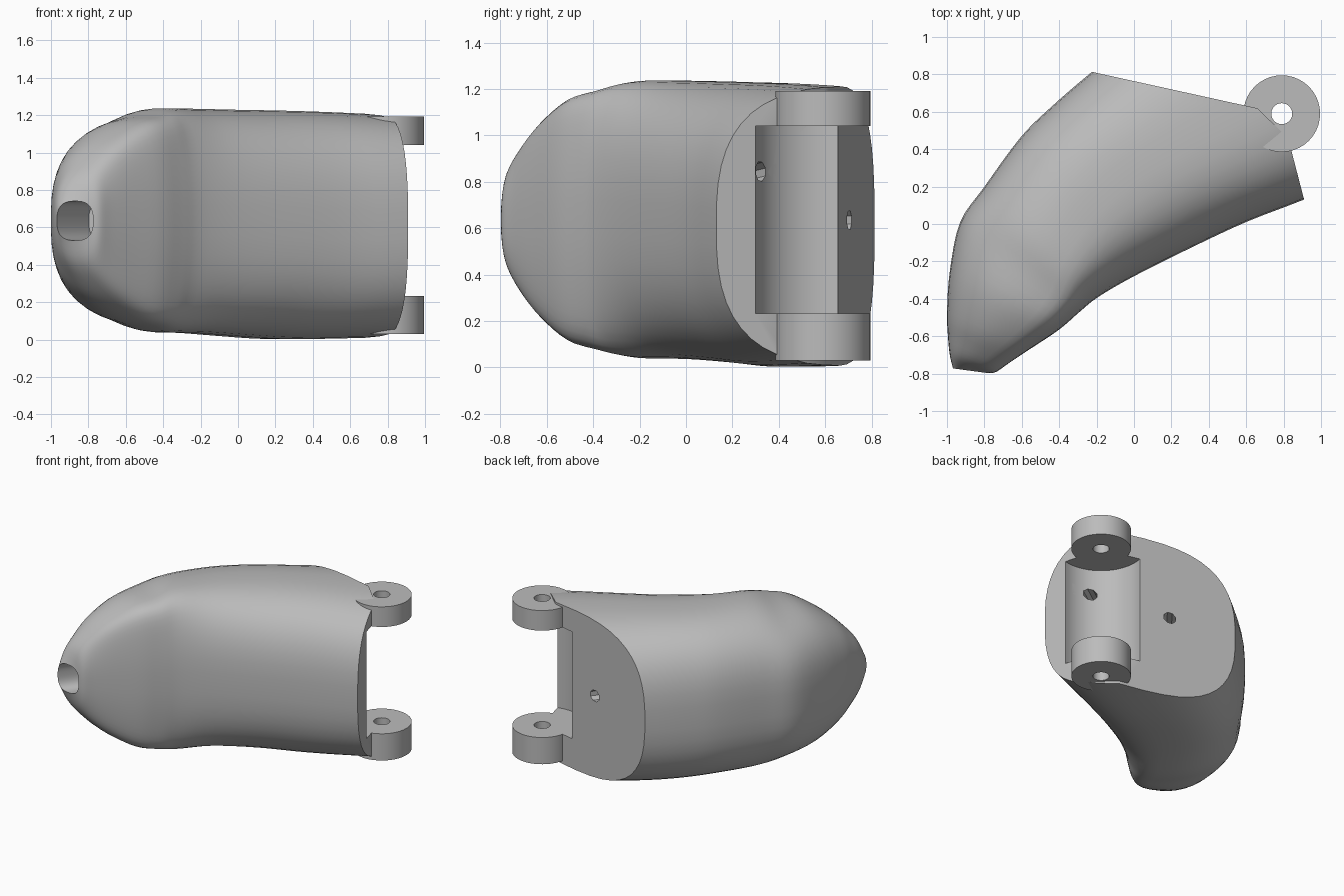
import bpy, bmesh, math
from mathutils import Vector

cube = bpy.data.objects.get("Cube")
if cube:
    bpy.data.objects.remove(cube, do_unlink=True)

grey = bpy.data.materials.new("plain grey")
grey.use_nodes = True
COLOUR = (0.5, 0.5, 0.5, 1)
grey.diffuse_color = COLOUR
grey.node_tree.nodes["Principled BSDF"].inputs["Base Color"].default_value = COLOUR

UP = Vector((0, 0, 1))
HINGE = Vector((0.79, 0.59, 0))
LOW, HIGH, GROOVE = 0.232, 1.04, 0.3

# Sections from tip to hinge: back x, y, front x, y, bottom z, top z, ridge shift
SECTIONS = [Vector(s) for s in (
    (-.968, -.772, -.775, -.798, .53, .74, 0),
    (-.985, -.70, -.735, -.79, .42, .855, .1),
    (-.995, -.60, -.67, -.745, .32, .95, .25),
    (-1.0, -.47, -.55, -.665, .21, 1.06, .35),
    (-.985, -.25, -.40, -.565, .11, 1.16, .4),
    (-.93, .01, -.29, -.47, .07, 1.20, .4),
    (-.80, .20, -.19, -.39, .04, 1.235, .25),
    (-.61, .46, .0, -.28, .035, 1.235, .1),
    (-.45, .62, .30, -.13, .02, 1.23, 0),
    (-.23, .81, .60, .01, .003, 1.225, 0),
    (.05, 1.03, .91, .13, .005, 1.215, 0),
    (.60, 1.40, 1.40, .33, .02, 1.19, 0))]


def new_object(name, bm):
    mesh = bpy.data.meshes.new(name)
    bmesh.ops.recalc_face_normals(bm, faces=bm.faces[:])
    bm.to_mesh(mesh)
    bm.free()
    mesh.materials.append(grey)
    obj = bpy.data.objects.new(name, mesh)
    bpy.context.collection.objects.link(obj)
    bpy.ops.object.select_all(action='DESELECT')
    obj.select_set(True)
    bpy.context.view_layer.objects.active = obj
    bpy.ops.object.shade_smooth_by_angle(angle=math.radians(32))


def smooth_sections(steps=4):
    """Catmull-Rom interpolation through the sections."""
    out = []
    last = len(SECTIONS) - 1
    for i in range(last):
        p0, p1 = SECTIONS[max(i - 1, 0)], SECTIONS[i]
        p2, p3 = SECTIONS[i + 1], SECTIONS[min(i + 2, last)]
        for k in range(steps):
            t = k / steps
            out.append(p1 + (p2 - p0) * (t / 2)
                       + (p0 * 2 - p1 * 5 + p2 * 4 - p3) * (t * t / 2)
                       + (p1 * 3 - p0 - p2 * 3 + p3) * (t ** 3 / 2))
    return out + [SECTIONS[last]]


def ring(bm, s, count=48, power=2.7):
    """Rounded-oblong upright ring spanning the back and front points."""
    a, b = Vector((s[0], s[1], 0)), Vector((s[2], s[3], 0))
    verts = []
    for i in range(count):
        t = math.tau * (i + .5) / count
        u, w = (math.copysign(abs(f) ** (2 / power), f) for f in (math.cos(t), math.sin(t)))
        p = (a + b) / 2 + (b - a) / 2 * (u + s[6] * abs(w) * (1 - u * u))
        p.z = (s[4] + s[5]) / 2 + (s[5] - s[4]) / 2 * w
        verts.append(bm.verts.new(p))
    return verts


def skin(bm, rings):
    for r, q in zip(rings, rings[1:]):
        for i in range(len(r)):
            j = (i + 1) % len(r)
            bm.faces.new((r[i], r[j], q[j], q[i]))


def faces_on(bm, planes):
    return [f for f in bm.faces if any(
        all(abs((v.co - co).dot(no)) < 1e-4 for v in f.verts) for co, no in planes)]


def slice_out(bm, faces, planes):
    """Cut an opening bounded by the planes into the faces; return its rim."""
    for co, no in planes:
        geom = set(faces)
        for f in faces:
            geom.update(f.edges)
            geom.update(f.verts)
        cut = bmesh.ops.bisect_plane(bm, geom=list(geom), plane_co=co, plane_no=no)
        faces = [g for g in cut["geom"] if isinstance(g, bmesh.types.BMFace)]
    inside = {f for f in faces
              if all((f.calc_center_median() - co).dot(no) < 0 for co, no in planes)}
    rim = [e for e in {e for f in inside for e in f.edges}
           if sum(f in inside for f in e.link_faces) == 1]
    bmesh.ops.delete(bm, geom=list(inside), context='FACES')
    return rim


def drill(bm, faces, start, end, radius=.04, depth=.4, sides=8):
    """Blind hole through the faces, aimed from start towards end."""
    aim = (end - start).normalized()
    u = aim.cross(UP).normalized()
    v = aim.cross(u)
    angles = [math.tau * k / sides for k in range(sides)]
    around = [u * math.cos(a) + v * math.sin(a) for a in angles]
    rim = slice_out(bm, faces, [(start + r * radius, r) for r in around])
    wall = bmesh.ops.extrude_edge_only(bm, edges=rim)["geom"]
    bmesh.ops.translate(bm, vec=aim * depth,
                        verts=[g for g in wall if isinstance(g, bmesh.types.BMVert)])
    bmesh.ops.holes_fill(bm, sides=0, edges=[
        g for g in wall if isinstance(g, bmesh.types.BMEdge) and g.is_boundary])


# Lofted fingertip, with a blind socket sunk into the tip
bm = bmesh.new()
socket = SECTIONS[0] + Vector((.17, .24, .17, .24, 0, 0, 0))
rings = [ring(bm, s) for s in [socket] + smooth_sections()]
skin(bm, rings)
bm.faces.new(rings[0])
bm.faces.new(rings[-1])

# Two flat end faces meeting at the hinge axis, with the corner taken off for the pin
edge1, edge2 = Vector((-1, .22, 0)).normalized(), Vector((.26, -1, 0)).normalized()
inward = (edge1 + edge2).normalized()
ends = [(HINGE, Vector((.22, 1, 0)).normalized()),
        (HINGE, Vector((1, .26, 0)).normalized()),
        (HINGE + inward * .07, -inward)]
for co, no in ends:
    bmesh.ops.bisect_plane(bm, geom=bm.verts[:] + bm.edges[:] + bm.faces[:],
                           plane_co=co, plane_no=no, clear_outer=True)
    bmesh.ops.holes_fill(bm, edges=[e for e in bm.edges if e.is_boundary], sides=0)

# Round clearance groove between the lugs
slice_out(bm, faces_on(bm, ends), [
    (UP * LOW, -UP), (UP * HIGH, UP),
    (HINGE + edge1 * GROOVE, edge1), (HINGE + edge2 * GROOVE, edge2)])
first = math.atan2(edge1.y, edge1.x)
sweep = edge1.angle(edge2)
outline = [HINGE + GROOVE * Vector((math.cos(a), math.sin(a), 0))
           for a in (first + sweep * k / 18 for k in range(19))]
outline += [HINGE + e * (.07 / inward.dot(e)) for e in (edge2, edge1)]
floor, roof = ([bm.verts.new(p + UP * z) for p in outline] for z in (LOW, HIGH))
bm.faces.new(floor)
bm.faces.new(roof)
groove_wall = [bm.faces.new((floor[i], floor[i + 1], roof[i + 1], roof[i])) for i in range(18)]

# Cord holes in the groove and in the back end face
target = Vector((-.7, -.52, .635))
drill(bm, groove_wall, Vector((.66, .32, .845)), target)
drill(bm, faces_on(bm, ends[:1]), Vector((.27, .704, .635)), target)
bmesh.ops.remove_doubles(bm, verts=bm.verts[:], dist=1e-4)
new_object("fingertip_body", bm)

# Hinge lugs with a pin hole
for name, low, high in (("lower_hinge_lug", .03, LOW), ("upper_hinge_lug", HIGH, 1.192)):
    bm = bmesh.new()
    loops = []
    for radius, z in ((.205, low), (.205, high), (.056, high), (.056, low)):
        loops.append([bm.verts.new(HINGE + Vector((radius * math.cos(a), radius * math.sin(a), z)))
                      for a in (math.tau * k / 40 for k in range(40))])
    skin(bm, loops + loops[:1])
    new_object(name, bm)
